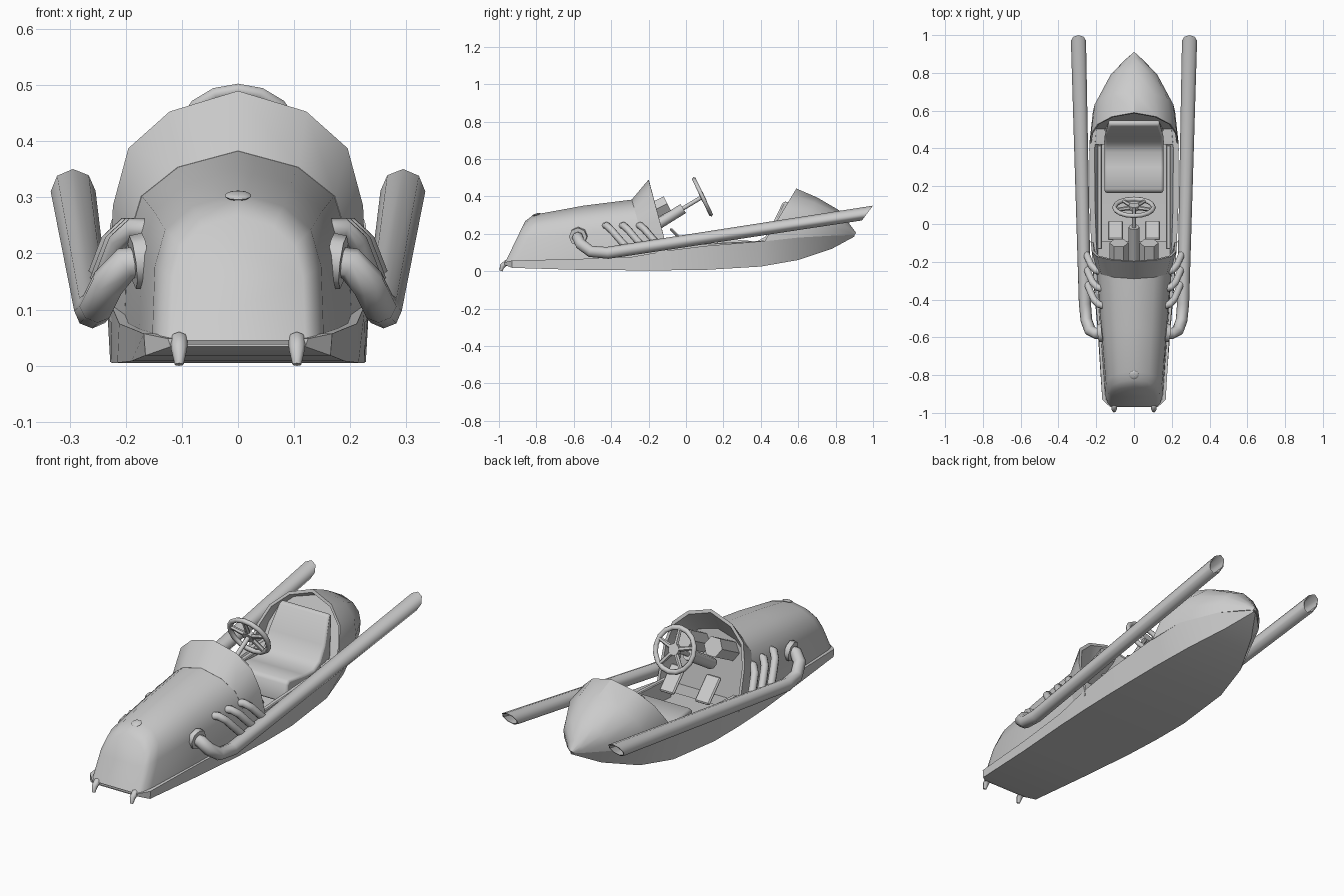
import bpy, bmesh, math
from mathutils import Vector, Matrix

cube = bpy.data.objects.get("Cube")
if cube:
    bpy.data.objects.remove(cube)

grey = bpy.data.materials.new("plain grey")
grey.use_nodes = True
COLOUR = (0.6, 0.6, 0.6, 1)
grey.diffuse_color = COLOUR
grey.node_tree.nodes["Principled BSDF"].inputs["Base Color"].default_value = COLOUR


def finish(name, bm, angle=35):
    bmesh.ops.recalc_face_normals(bm, faces=bm.faces)
    mesh = bpy.data.meshes.new(name)
    bm.to_mesh(mesh)
    bm.free()
    mesh.materials.append(grey)
    ob = bpy.data.objects.new(name, mesh)
    bpy.context.collection.objects.link(ob)
    bpy.ops.object.select_all(action='DESELECT')
    ob.select_set(True)
    bpy.context.view_layer.objects.active = ob
    bpy.ops.object.shade_smooth_by_angle(angle=math.radians(angle))
    return ob


def loft(name, rings, angle=35):
    """Skin a list of closed rings and cap both ends."""
    bm = bmesh.new()
    loops = [[bm.verts.new(p) for p in ring] for ring in rings]
    n = len(rings[0])
    for a, b in zip(loops, loops[1:]):
        for i in range(n):
            j = (i + 1) % n
            bm.faces.new((a[i], a[j], b[j], b[i]))
    bm.faces.new(loops[0])
    bm.faces.new(loops[-1])
    return finish(name, bm, angle)


def tube_rings(path, radii, sides):
    """Rings along a path, turned smoothly from point to point."""
    path = [Vector(p) for p in path]
    rings, last, frame = [], None, None
    for i, p in enumerate(path):
        d = (path[min(i + 1, len(path) - 1)] - path[max(i - 1, 0)]).normalized()
        frame = (last.rotation_difference(d) @ frame) if last else d.to_track_quat('Z', 'Y')
        last = d
        rings.append([p + frame @ Vector((radii[i] * math.cos(k * math.tau / sides),
                                          radii[i] * math.sin(k * math.tau / sides), 0))
                      for k in range(sides)])
    return rings


def tube(name, path, radii, sides=8, angle=50):
    return loft(name, tube_rings(path, radii, sides), angle)


def box(name, centre, size, tilt=0, bevel=0.008):
    bm = bmesh.new()
    bmesh.ops.create_cube(bm, size=1)
    bmesh.ops.scale(bm, vec=size, verts=bm.verts)
    bmesh.ops.bevel(bm, geom=bm.edges[:], offset=bevel, segments=1, affect='EDGES')
    bmesh.ops.transform(bm, verts=bm.verts, matrix=Matrix.Translation(centre) @ Matrix.Rotation(tilt, 4, 'X'))
    return finish(name, bm)


# Half cross-sections: full for the bonnet, rounder for the tail
FULL = [(1, 0), (0.97, 0.5), (0.85, 0.75), (0.53, 0.91), (0, 1)]
ROUND = [(1, 0), (0.96, 0.33), (0.82, 0.63), (0.5, 0.87), (0, 1)]


def arch(shape, y_base, y_top, width, z_base, z_top):
    """Arched ring leaning between its base and its crown."""
    half = [(u * width, y_base + (y_top - y_base) * v, z_base + (z_top - z_base) * v) for u, v in shape]
    return half + [(-x, y, z) for x, y, z in reversed(half[:-1])]


# Open tub hull: outer skin, rim, inner wall and floor
def tub(y, wb, zb, wt, zt):
    rim, floor = wt * 0.88, min(wb, wt) * 0.82
    half = [(wb, zb), (wt, zt), (rim, zt), (floor, zb + 0.3 * (zt - zb))]
    return [(x, y, z) for x, z in half] + [(-x, y, z) for x, z in reversed(half)]


loft("hull", [tub(*s) for s in [
    (-0.97, 0.12, 0.034, 0.125, 0.048), (-0.93, 0.165, 0.018, 0.168, 0.057),
    (-0.6, 0.19, 0.008, 0.187, 0.065), (-0.3, 0.215, 0.005, 0.212, 0.075),
    (-0.1, 0.225, 0.005, 0.227, 0.11), (0.1, 0.228, 0.007, 0.235, 0.135),
    (0.4, 0.21, 0.025, 0.237, 0.16), (0.6, 0.165, 0.06, 0.217, 0.18),
    (0.78, 0.08, 0.12, 0.127, 0.19), (0.9, 0.006, 0.185, 0.01, 0.197)]])

# Nose and bonnet, then the flared cowl with a hollow back
loft("bonnet", [arch(FULL, *s) for s in [
    (-0.968, -0.86, 0.12, 0.045, 0.268), (-0.95, -0.825, 0.14, 0.045, 0.294),
    (-0.91, -0.78, 0.153, 0.045, 0.308), (-0.6, -0.55, 0.176, 0.05, 0.35),
    (-0.2, -0.27, 0.203, 0.06, 0.385)]], 45)
loft("cowl", [arch(FULL, *s) for s in [
    (-0.2, -0.29, 0.203, 0.06, 0.383), (-0.09, -0.2, 0.23, 0.08, 0.49),
    (-0.09, -0.195, 0.217, 0.08, 0.475), (-0.2, -0.25, 0.19, 0.07, 0.375)]])

# Pointed tail with a shallow recess behind the seat
loft("tail", [arch(ROUND, *s) for s in [
    (0.5, 0.61, 0.215, 0.165, 0.405), (0.43, 0.585, 0.226, 0.162, 0.427),
    (0.42, 0.59, 0.237, 0.16, 0.442), (0.6, 0.7, 0.217, 0.18, 0.395),
    (0.78, 0.82, 0.127, 0.19, 0.325), (0.87, 0.88, 0.045, 0.193, 0.245),
    (0.9, 0.91, 0.008, 0.195, 0.205)]])

# Filler cap on the bonnet
bm = bmesh.new()
bmesh.ops.create_uvsphere(bm, u_segments=10, v_segments=6, radius=0.024)
bmesh.ops.transform(bm, verts=bm.verts, matrix=Matrix.Translation((0, -0.8, 0.303)) @
                    Matrix.Rotation(0.3, 4, 'X') @ Matrix.Diagonal((1, 1, 0.25, 1)))
finish("filler_cap", bm, 80)

# Seat: side profile extruded, backrest narrowing towards the top
seat_profile = [(0.165, 0.07), (0.165, 0.165), (0.185, 0.182), (0.3, 0.165), (0.38, 0.16), (0.425, 0.185),
                (0.46, 0.25), (0.515, 0.362), (0.53, 0.375), (0.55, 0.365), (0.51, 0.18), (0.47, 0.07)]
seat = loft("seat", [[(x * (0.87 if z > 0.3 else 1), y, z) for y, z in seat_profile]
                     for x in (-0.155, 0.155)], 60)
bev = seat.modifiers.new("soft_edges", 'BEVEL')
bev.width, bev.segments, bev.limit_method, bev.angle_limit = 0.01, 2, 'ANGLE', math.radians(60)

# Steering column and wheel
hub = Vector((0, 0.088, 0.398))
tube("column_housing", [(0, -0.2, 0.22), (0, -0.015, 0.335)], [0.028] * 2)
tube("steering_shaft", [(0, -0.05, 0.315), hub], [0.011] * 2)
spin = Vector((0, 0.9, 0.43)).to_track_quat('Z', 'Y')
bm = bmesh.new()
SEG, SIDES = 16, 6
ring_verts = []
for i in range(SEG):
    a = i * math.tau / SEG
    ring = []
    for k in range(SIDES):
        b = k * math.tau / SIDES
        r = 0.103 + 0.013 * math.cos(b)
        ring.append(bm.verts.new(hub + spin @ Vector((r * math.cos(a), r * math.sin(a), 0.012 * math.sin(b)))))
    ring_verts.append(ring)
for i in range(SEG):
    p, q = ring_verts[i], ring_verts[(i + 1) % SEG]
    for k in range(SIDES):
        m = (k + 1) % SIDES
        bm.faces.new((p[k], p[m], q[m], q[k]))
finish("steering_wheel_rim", bm, 65)
axis = spin @ Vector((0, 0, 0.012))
tube("steering_wheel_hub", [hub - axis, hub + axis], [0.028] * 2, 10)
for i in range(5):
    a = math.pi / 2 + i * math.tau / 5
    tube("wheel_spoke", [hub, hub + spin @ Vector((0.1 * math.cos(a), 0.1 * math.sin(a), 0))], [0.012, 0.01], 6)

for s, side in ((1, "left"), (-1, "right")):
    # Long flaring exhaust with an open slanted end
    path = [(0.16, -0.575, 0.187), (0.2, -0.58, 0.182), (0.232, -0.565, 0.147),
            (0.252, -0.51, 0.106), (0.26, -0.42, 0.098), (0.294, 0.97, 0.311)]
    radii = [0.027, 0.03, 0.031, 0.031, 0.032, 0.04]
    rings = tube_rings([(x * s, y, z) for x, y, z in path], radii, 8)
    end = Vector((path[-1][0] * s, path[-1][1], path[-1][2]))
    for p in rings[-1]:
        p.y = end.y + (p.z - end.z) * 0.75
    mouth = rings[-1]
    inner = Vector((0.289 * s, 0.77, 0.281))
    rings.append([end + (p - end) * 0.88 for p in mouth])
    rings.append([inner + (p - end) * 0.75 for p in mouth])
    loft(side + "_exhaust", rings, 50)
    tube(side + "_exhaust_flange", [(0.165 * s, -0.575, 0.187), (0.188 * s, -0.578, 0.184)], [0.05, 0.048])

    # Three short header pipes feeding the exhaust
    for i in range(3):
        y, out = -0.425 + i * 0.09, i * 0.007
        tube(side + "_header_pipe",
             [((x + out) * s, y + dy, z) for x, dy, z in
              ((0.15, -0.01, 0.242), (0.188, 0, 0.245), (0.212, 0.025, 0.222),
               (0.23, 0.065, 0.175), (0.248, 0.11, 0.125))],
             [0.019] * 5)

    # Hooked front claw
    tube(side + "_claw",
         [(0.105 * s, -0.92, 0.045), (0.105 * s, -0.962, 0.045), (0.105 * s, -0.982, 0.028), (0.105 * s, -0.99, 0.002)],
         [0.014, 0.016, 0.014, 0.008])

    # Cockpit fittings
    box(side + "_inner_rail", (0.182 * s, 0.145, 0.095), (0.024, 0.55, 0.11), 0.05, 0.004)
    box(side + "_pedal", (0.098 * s, -0.035, 0.178), (0.08, 0.14, 0.016), -0.8, 0.006)
    tube(side + "_gauge", [(0.08 * s, -0.24, 0.29), (0.08 * s, -0.1, 0.362)], [0.05] * 2, 6, 30)
